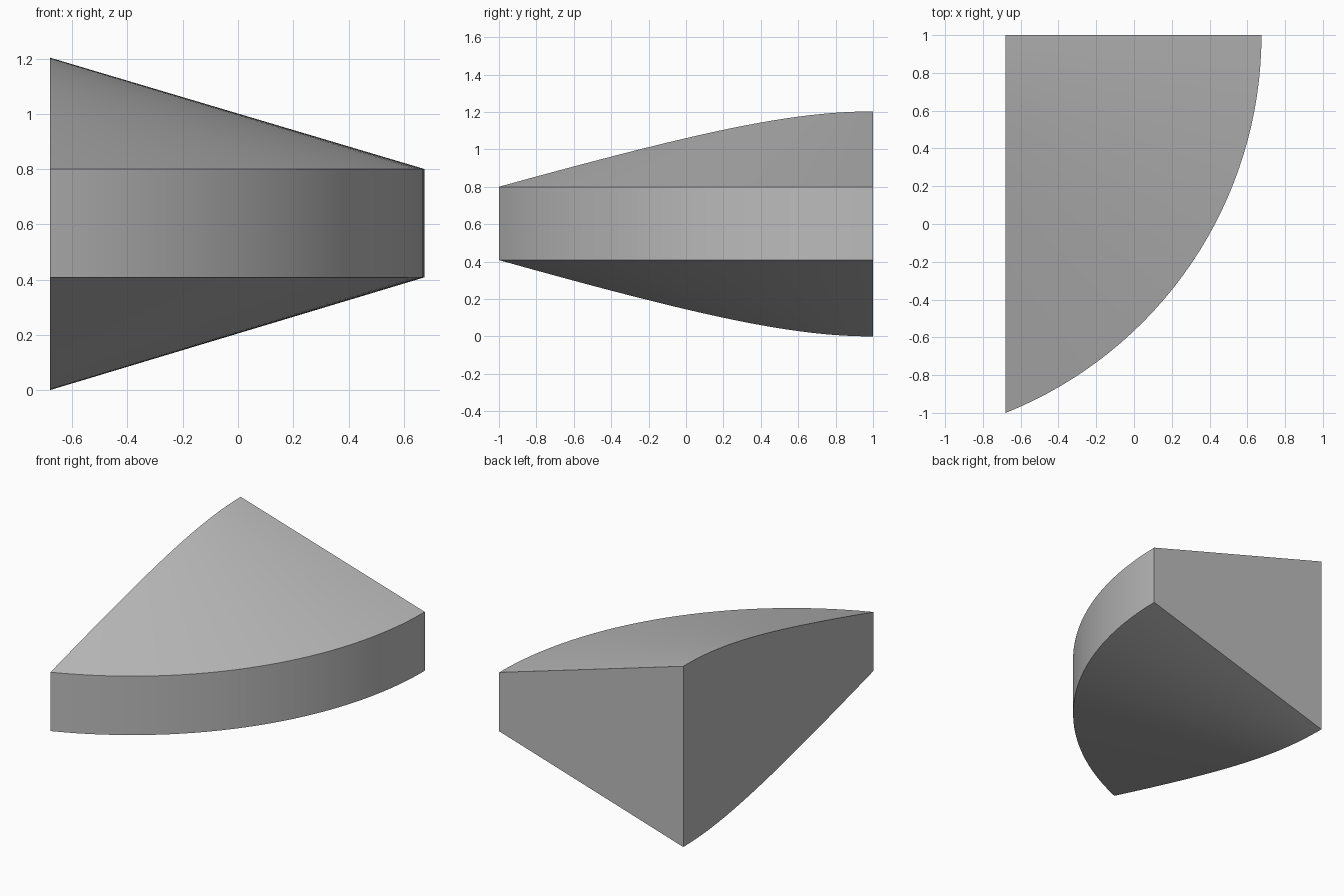
import bpy, bmesh
from math import asin, acos, cos, sin, radians

cube = bpy.data.objects.get("Cube")
if cube:
    bpy.data.objects.remove(cube, do_unlink=True)

# Plain grey
grey = bpy.data.materials.new("light grey")
grey.use_nodes = True
color = (0.5, 0.5, 0.5, 1)
grey.diffuse_color = color
grey.node_tree.nodes["Principled BSDF"].inputs["Base Color"].default_value = color

# Slice of a double cone, cut by one plane across its axis side and one at the back
RADIUS = 2.154            # rim radius
CUT = 0.799               # distance from the cone axis to the flat side
AXIS_X, AXIS_Y = -1.479, 1.0
RIM_TOP, RIM_BOTTOM = 0.80, 0.408
RISE = 0.403              # height gained between rim and tallest corner
STEPS = 32
end_angle = acos(CUT / RADIUS)

bm = bmesh.new()


def point(angle, r, top):
    lift = RISE * (RADIUS - r) / (RADIUS - CUT)
    z = RIM_TOP + lift if top else RIM_BOTTOM - lift * RIM_BOTTOM / RISE
    return bm.verts.new((AXIS_X + r * cos(angle), AXIS_Y - r * sin(angle), z))


rims, spines = [], []
for i in range(STEPS + 1):
    a = end_angle * i / STEPS
    rim = [point(a, RADIUS, top) for top in (True, False)]
    # The flat side meets the rim at the front tip
    spine = rim if i == STEPS else [point(a, CUT / cos(a), top) for top in (True, False)]
    rims.append(rim)
    spines.append(spine)


def face(*verts):
    bm.faces.new(list(dict.fromkeys(verts)))


for i in range(STEPS):
    (rt, rb), (nt, nb) = rims[i], rims[i + 1]
    (st, sb), (mt, mb) = spines[i], spines[i + 1]
    face(rt, nt, nb, rb)          # curved wall
    face(st, mt, nt, rt)          # upper cone
    face(sb, rb, nb, mb)          # lower cone

# Flat side and flat back
face(*[s[0] for s in spines], *[s[1] for s in reversed(spines)])
face(spines[0][0], rims[0][0], rims[0][1], spines[0][1])
bmesh.ops.recalc_face_normals(bm, faces=bm.faces)

mesh = bpy.data.meshes.new("cone_wedge")
bm.to_mesh(mesh)
bm.free()
mesh.materials.append(grey)
wedge = bpy.data.objects.new("cone_wedge", mesh)
bpy.context.collection.objects.link(wedge)

bpy.ops.object.select_all(action='DESELECT')
wedge.select_set(True)
bpy.context.view_layer.objects.active = wedge
bpy.ops.object.shade_smooth_by_angle(angle=radians(15))
